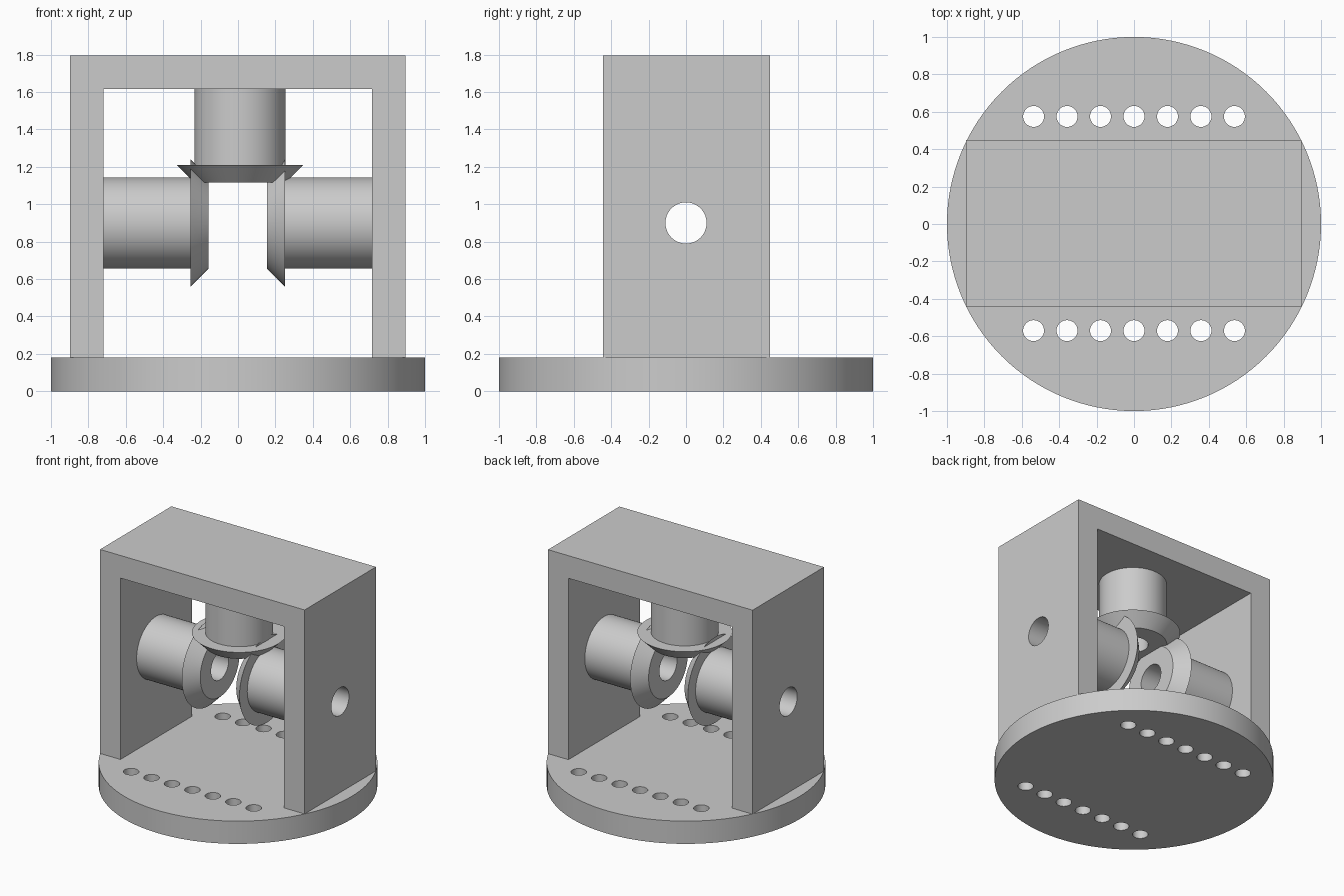
import bpy, bmesh, math
from mathutils import Matrix, Vector

if "Cube" in bpy.data.objects:
    bpy.data.objects.remove(bpy.data.objects["Cube"])

GREY = (0.6, 0.6, 0.6, 1)
grey = bpy.data.materials.new("plain grey")
grey.use_nodes = True
grey.diffuse_color = GREY
grey.node_tree.nodes["Principled BSDF"].inputs["Base Color"].default_value = GREY

BASE_TOP = 0.18
AXIS_Z = 0.9
BORE = 0.11


def make_object(name, bm):
    bmesh.ops.recalc_face_normals(bm, faces=bm.faces)
    mesh = bpy.data.meshes.new(name)
    bm.to_mesh(mesh)
    bm.free()
    obj = bpy.data.objects.new(name, mesh)
    bpy.context.collection.objects.link(obj)
    mesh.materials.append(grey)
    return obj


def add_cylinder(bm, radius, depth, matrix, segments=48):
    bmesh.ops.create_cone(bm, cap_ends=True, segments=segments, radius1=radius,
                          radius2=radius, depth=depth, matrix=matrix)


def smooth(obj):
    bpy.ops.object.select_all(action='DESELECT')
    bpy.context.view_layer.objects.active = obj
    obj.select_set(True)
    bpy.ops.object.shade_smooth_by_angle(angle=math.radians(30))


def cut(obj, cutter):
    mod = obj.modifiers.new("holes", 'BOOLEAN')
    mod.operation = 'DIFFERENCE'
    mod.solver = 'EXACT'
    mod.object = cutter
    bpy.context.view_layer.objects.active = obj
    bpy.ops.object.modifier_apply(modifier=mod.name)
    bpy.data.objects.remove(cutter)


def bevel_gear(name, shaft_length, location, direction):
    """Hollow shaft with a conical rim; local z runs from the small face to the mount."""
    rim = 0.095
    profile = [(BORE, 0), (0.245, 0), (0.34, rim), (0.243, rim),
               (0.243, rim + shaft_length), (BORE, rim + shaft_length)]
    bm = bmesh.new()
    verts = [bm.verts.new((r, 0, z)) for r, z in profile]
    edges = [bm.edges.new((verts[i - 1], verts[i])) for i in range(len(verts))]
    bmesh.ops.spin(bm, geom=verts + edges, axis=(0, 0, 1), cent=(0, 0, 0),
                   angle=math.tau, steps=72, use_merge=True)
    bmesh.ops.remove_doubles(bm, verts=bm.verts, dist=1e-5)
    turn = Vector(direction).to_track_quat('Z', 'Y').to_matrix().to_4x4()
    bm.transform(Matrix.Translation(location) @ turn)
    smooth(make_object(name, bm))


# Round base with two rows of holes
bm = bmesh.new()
add_cylinder(bm, 1, BASE_TOP, Matrix.Translation((0, 0, BASE_TOP / 2)), 128)
base = make_object("round_base", bm)
bm = bmesh.new()
for y in (-0.57, 0.575):
    for i in range(-3, 4):
        add_cylinder(bm, 0.056, 0.5, Matrix.Translation((i * 0.179, y, 0.1)), 32)
cut(base, make_object("base_hole_cutter", bm))
smooth(base)

# Open frame: an arch outline pulled from front to back
outline = [(-0.897, BASE_TOP), (-0.897, 1.795), (0.895, 1.795), (0.895, BASE_TOP),
           (0.716, BASE_TOP), (0.716, 1.616), (-0.718, 1.616), (-0.718, BASE_TOP)]
bm = bmesh.new()
face = bm.faces.new([bm.verts.new((x, -0.445, z)) for x, z in outline])
pulled = bmesh.ops.extrude_face_region(bm, geom=[face])["geom"]
bmesh.ops.translate(bm, vec=(0, 0.893, 0),
                    verts=[v for v in pulled if isinstance(v, bmesh.types.BMVert)])
frame = make_object("frame", bm)

# Axle hole through both uprights
bm = bmesh.new()
add_cylinder(bm, BORE, 3, Matrix.Translation((0, 0, AXIS_Z)) @ Matrix.Rotation(math.pi / 2, 4, 'Y'), 72)
cut(frame, make_object("axle_hole_cutter", bm))
smooth(frame)

# Three bevel gears on their shafts
bevel_gear("right_gear", 0.464, (-0.159, 0, AXIS_Z), (-1, 0, 0))
bevel_gear("left_gear", 0.465, (0.156, 0, AXIS_Z), (1, 0, 0))
bevel_gear("top_gear", 0.405, (0.011, 0, 1.116), (0, 0, 1))
